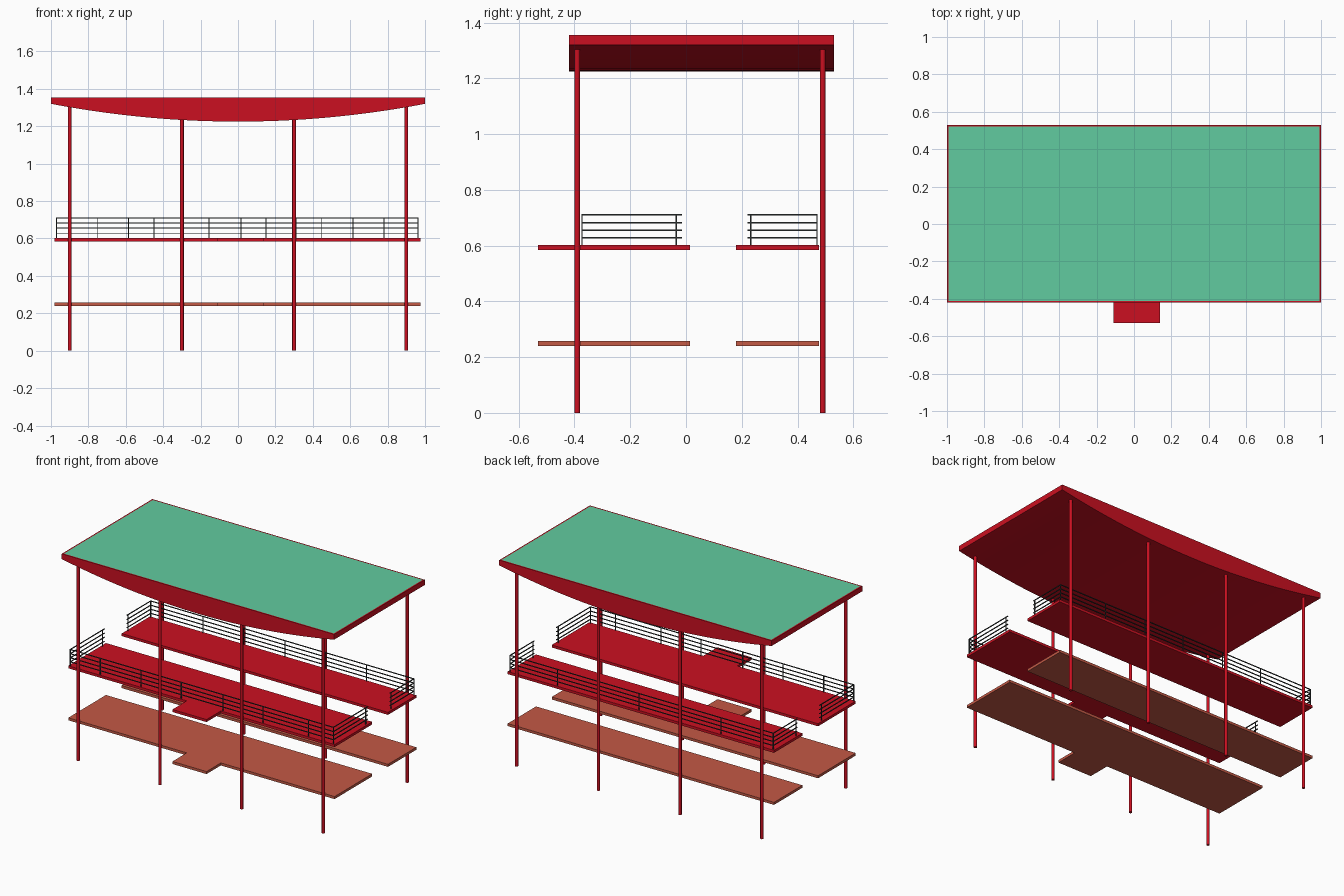
import bpy, bmesh, math
from mathutils import Matrix, Vector

if "Cube" in bpy.data.objects:
    bpy.data.objects.remove(bpy.data.objects["Cube"])


def material(name, rgb):
    m = bpy.data.materials.new(name)
    m.diffuse_color = (*rgb, 1)
    m.use_nodes = True
    m.node_tree.nodes["Principled BSDF"].inputs["Base Color"].default_value = m.diffuse_color
    return m


RED = material("red_paint", (0.6, 0.005, 0.015))
CORAL = material("coral_floor", (0.55, 0.1, 0.06))
GREEN = material("green_roof", (0.12, 0.6, 0.35))
DARK = material("dark_metal", (0.03, 0.035, 0.035))


def finish(name, bm, *mats):
    bmesh.ops.recalc_face_normals(bm, faces=bm.faces)
    me = bpy.data.meshes.new(name)
    bm.to_mesh(me)
    bm.free()
    ob = bpy.data.objects.new(name, me)
    bpy.context.collection.objects.link(ob)
    for m in mats:
        me.materials.append(m)
    return ob


def smooth(ob):
    bpy.ops.object.select_all(action='DESELECT')
    ob.select_set(True)
    bpy.context.view_layer.objects.active = ob
    bpy.ops.object.shade_smooth_by_angle(angle=math.radians(35))


def prism(bm, points, offset):
    face = bm.faces.new([bm.verts.new(p) for p in points])
    new = bmesh.ops.extrude_face_region(bm, geom=[face])["geom"]
    bmesh.ops.translate(bm, vec=offset,
                        verts=[v for v in new if isinstance(v, bmesh.types.BMVert)])


def box(bm, lo, hi):
    lo, hi = Vector(lo), Vector(hi)
    mat = Matrix.Translation((lo + hi) / 2) @ Matrix.Diagonal((*(hi - lo), 1))
    bmesh.ops.create_cube(bm, size=1, matrix=mat)


# Roof: flat top, bellied underside, green panel inside a red rim
N = 32
belly = [(-1 + 2 * i / N) for i in range(N + 1)]
profile = [(x, -0.42, 1.32 - 0.095 * (1 - x * x)) for x in belly]
profile += [(1, -0.42, 1.355), (-1, -0.42, 1.355)]
bm = bmesh.new()
prism(bm, profile, (0, 0.95, 0))
bmesh.ops.recalc_face_normals(bm, faces=bm.faces)
top = [f for f in bm.faces if f.normal.z > 0.99]
bmesh.ops.inset_region(bm, faces=top, thickness=0.013)
for f in top:
    f.material_index = 1
smooth(finish("roof", bm, RED, GREEN))

# Columns: two rows of four, running up into the roof
for row, y in (("front", -0.39), ("back", 0.49)):
    for i, x in enumerate((-0.9, -0.3, 0.3, 0.9)):
        h = 1.325 - 0.095 * (1 - x * x)
        bm = bmesh.new()
        bmesh.ops.create_cone(bm, cap_ends=True, segments=12, radius1=0.01, radius2=0.01,
                              depth=h, matrix=Matrix.Translation((x, y, h / 2)))
        smooth(finish(f"{row}_column_{i + 1}", bm, RED))

# Decks: wide front one with a landing, narrow back one, on two levels
front_deck = [(-0.98, 0.015), (-0.98, -0.38), (-0.11, -0.38), (-0.11, -0.53),
              (0.14, -0.53), (0.14, -0.38), (0.975, -0.38), (0.975, 0.015)]
back_deck = [(-0.98, 0.18), (0.975, 0.18), (0.975, 0.477), (-0.98, 0.477)]
for level, z, mat in (("lower", 0.24, CORAL), ("upper", 0.585, RED)):
    for side, outline in (("front", front_deck), ("back", back_deck)):
        bm = bmesh.new()
        prism(bm, [(x, y, z) for x, y in outline], (0, 0, 0.017))
        finish(f"{level}_{side}_deck", bm, mat)

# Railings: four bars along the outer edge and returning along both ends
XL, XR, T = -0.97, 0.962, 0.0025


def railing(name, y, y_end, y_post, posts):
    bm = bmesh.new()
    for z in (0.628, 0.655, 0.682, 0.71):
        box(bm, (XL - T, y - T, z - T), (XR + T, y + T, z + T))
        for x in (XL, XR):
            box(bm, (x - T, min(y, y_end), z - T), (x + T, max(y, y_end), z + T))
    spots = [(x, y) for x in (XL, *posts, XR)] + [(XL, y_post), (XR, y_post)]
    for x, py in spots:
        box(bm, (x - T, py - T, 0.6), (x + T, py + T, 0.71))
    finish(name, bm, DARK)


railing("front_railing", -0.373, -0.015, -0.035, (-0.75, -0.45, -0.155, 0.15, 0.445, 0.78))
railing("back_railing", 0.47, 0.22, 0.232, (-0.585, -0.29, 0.015, 0.31, 0.615))
